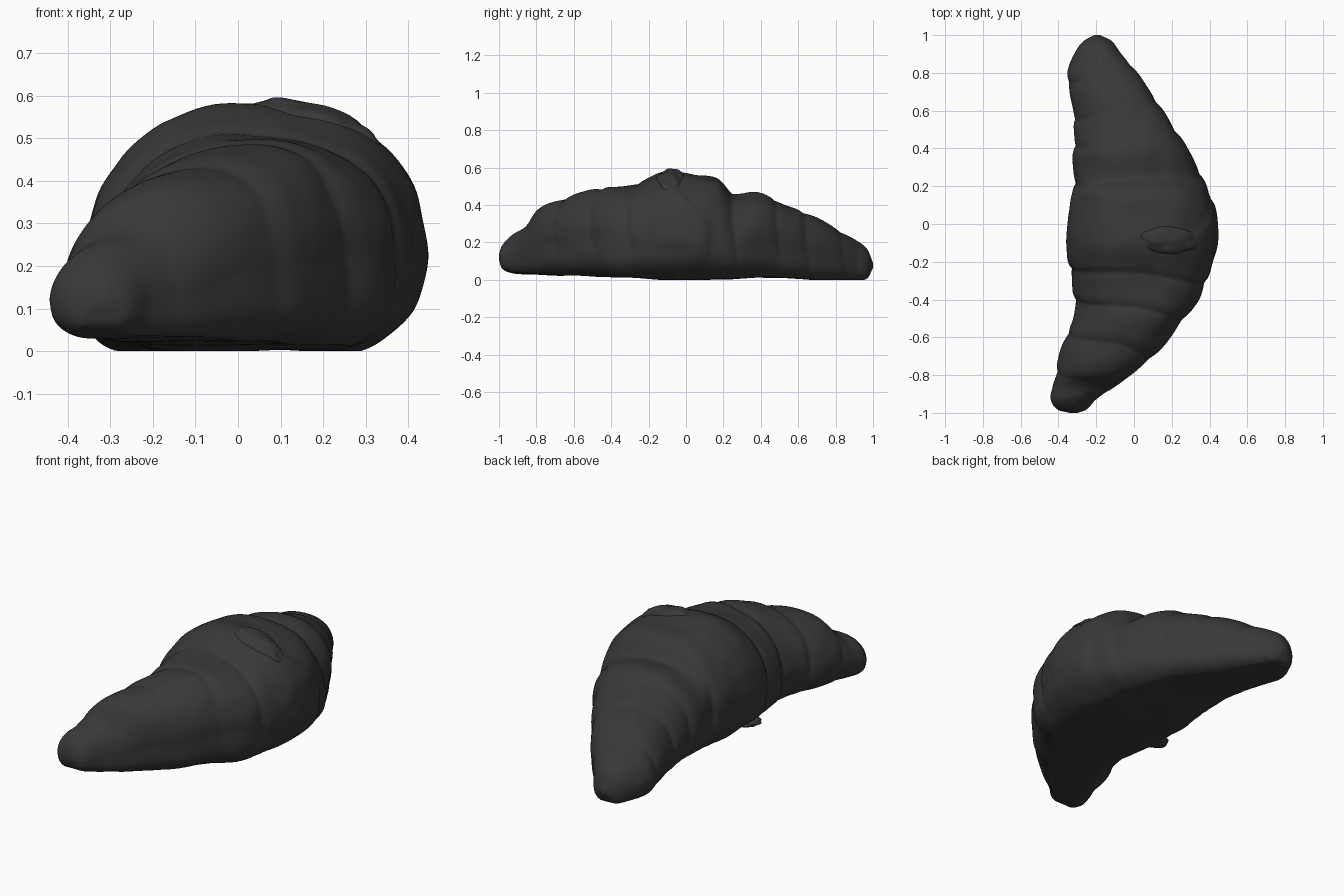
import bpy, bmesh, math
from mathutils import Vector, noise

if "Cube" in bpy.data.objects:
    bpy.data.objects.remove(bpy.data.objects["Cube"])

# Croissant sections: y, left x, right x, bottom z, top z
SECTIONS = [
    (-1.00, -.34, -.30, .105, .135), (-.985, -.40, -.255, .06, .18),
    (-.93, -.438, -.20, .035, .238), (-.86, -.43, -.10, .03, .285),
    (-.79, -.415, -.01, .03, .375), (-.65, -.385, .145, .025, .435),
    (-.50, -.32, .265, .02, .485), (-.35, -.318, .37, .012, .50),
    (-.22, -.34, .412, .008, .535), (-.10, -.348, .432, .002, .572),
    (.05, -.34, .425, .0, .56), (.17, -.328, .39, .005, .54),
    (.25, -.32, .36, .008, .47), (.40, -.318, .275, .012, .46),
    (.55, -.318, .185, .008, .395), (.70, -.335, .08, .002, .335),
    (.80, -.35, .015, .0, .275), (.91, -.31, -.075, .0, .21),
    (.97, -.265, -.12, .01, .16), (1.00, -.21, -.18, .065, .09)]
# Seams between the rolled dough layers
SEAMS = [-.84, -.64, -.45, -.27, .23, .45, .60, .80]
ROWS, SIDES = 220, 128


def section(y):
    """Smooth interpolation of the section table."""
    i = max(0, min(len(SECTIONS) - 2, sum(s[0] <= y for s in SECTIONS) - 1))
    a, b = SECTIONS[i], SECTIONS[i + 1]
    p, n = SECTIONS[max(i - 1, 0)], SECTIONS[min(i + 2, len(SECTIONS) - 1)]
    h = b[0] - a[0]
    t = (y - a[0]) / h
    out = []
    for k in range(1, 5):
        m0 = (b[k] - p[k]) / (b[0] - p[0]) * h
        m1 = (n[k] - a[k]) / (n[0] - a[0]) * h
        out.append((2*t**3 - 3*t*t + 1) * a[k] + (t**3 - 2*t*t + t) * m0
                   + (3*t*t - 2*t**3) * b[k] + (t**3 - t*t) * m1)
    return out


def smooth(a, b, v):
    t = max(0, min(1, (v - a) / (b - a)))
    return t * t * (3 - 2 * t)


def groove(s):
    """Steep step on the middle side, slow rise towards the tip."""
    g = 0
    for q in SEAMS:
        d = (s - q) * math.copysign(1, q)
        g = max(g, math.exp(-d / .06) if d >= 0 else math.exp(d / .02))
    return g


def surface_point(y, ang):
    l, r, b, t = section(y)
    cx, a = (l + r) / 2, (r - l) / 2
    zc = b + (t - b) * .42
    c, s = math.cos(ang), math.sin(ang)
    tip = smooth(.75, 1, abs(y))
    n = 2.2 - .2 * tip
    if s < 0:
        n += (.9 - .4 * tip) * smooth(0, .5, -s)
    rad = (abs(c)**n + abs(s)**n) ** (-1 / n)
    x = cx + a * rad * c
    z = zc + (t - zc if s > 0 else (zc - b) * 1.07) * rad * s
    # arms lean away from the hollow side
    if s > 0:
        x += .045 * smooth(.25, .5, abs(y)) * (1 - tip) * (z - zc) / (t - zc)
    # layer seams fan out around the curved spine
    coord = y * (1 - .35 * (x - cx)) + .012 * math.sin(3 * ang)
    top = smooth(-.8, .1, s)
    k = 1.014 - .06 * groove(coord) * (.25 + .75 * top) * (1 - .4 * tip)
    # outermost wrap with its open edge on the bulging side
    edge = .10 - .22 * smooth(.1, 1, s)
    k += .022 * smooth(-.26, -.12, y) * (1 - smooth(edge, edge + .04, y)) \
        * smooth(-.6, -.1, s) * smooth(.1, .5, c)
    k += .035 * noise.noise(Vector((x * 4, y * 4, z * 4)))
    k += .014 * noise.noise(Vector((x * 11, y * 11, z * 11)))
    z = zc + (z - zc) * k
    # soft, slightly wavy flat underside
    floor = max(0, b + .008 * noise.noise(Vector((x * 5, y * 5, 3))))
    return Vector((cx + (x - cx) * k, y, max(floor, z)))


# Rolled pastry body
bm = bmesh.new()
rings = []
for i in range(ROWS + 1):
    u = 2 * i / ROWS - 1
    y = .45 * u + .55 * math.sin(u * math.pi / 2)
    rings.append([bm.verts.new(surface_point(y, 2 * math.pi * j / SIDES))
                  for j in range(SIDES)])
for p, q in zip(rings, rings[1:]):
    for j in range(SIDES):
        k = (j + 1) % SIDES
        bm.faces.new((p[j], p[k], q[k], q[j]))
bm.faces.new(rings[0])
bm.faces.new(rings[-1])
bmesh.ops.recalc_face_normals(bm, faces=bm.faces[:])
mesh = bpy.data.meshes.new("pastry_body")
bm.to_mesh(mesh)
bm.free()
body = bpy.data.objects.new("pastry_body", mesh)
bpy.context.collection.objects.link(body)


def lump(name, loc, size, rot):
    """Softly uneven dough lump pressed into the body."""
    bm = bmesh.new()
    bmesh.ops.create_icosphere(bm, subdivisions=4, radius=1)
    for v in bm.verts:
        v.co *= 1 + .18 * noise.noise(v.co * 1.7 + Vector(loc) * 5)
        v.co = Vector(v.co[k] * size[k] for k in range(3))
    m = bpy.data.meshes.new(name)
    bm.to_mesh(m)
    bm.free()
    ob = bpy.data.objects.new(name, m)
    ob.location, ob.rotation_euler = loc, rot
    bpy.context.collection.objects.link(ob)
    return ob


# Dough tail end on top and loose scrap under the inner side
parts = [body,
         lump("dough_tail", (.19, -.085, .53), (.15, .075, .045), (0, .33, -.1)),
         lump("loose_scrap", (-.26, -.15, .045), (.085, .06, .024), (0, .1, 0))]

# Dark baked crust
crust = bpy.data.materials.new("dark_crust")
crust.diffuse_color = (.04, .04, .04, 1)
crust.use_nodes = True
crust.node_tree.nodes["Principled BSDF"].inputs["Base Color"].default_value = crust.diffuse_color
for ob in parts:
    ob.data.materials.append(crust)
    for f in ob.data.polygons:
        f.use_smooth = True
